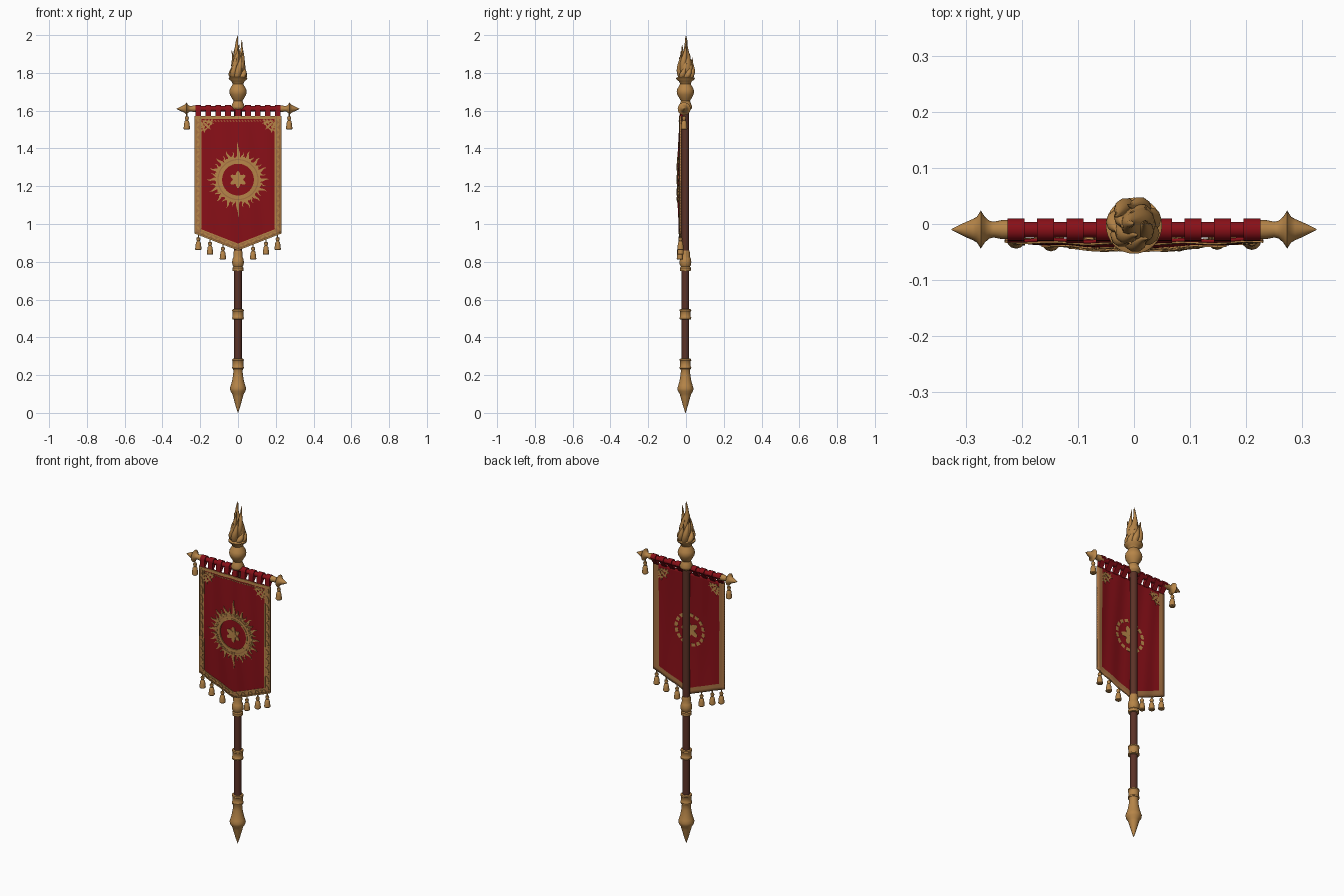
import bpy, bmesh, math
from math import sin, cos, pi
from mathutils import Vector

if "Cube" in bpy.data.objects:
    bpy.data.objects.remove(bpy.data.objects["Cube"])


def material(name, rgb):
    m = bpy.data.materials.new(name)
    m.diffuse_color = (*rgb, 1)
    m.use_nodes = True
    m.node_tree.nodes["Principled BSDF"].inputs["Base Color"].default_value = m.diffuse_color
    return m


GOLD = material("gold", (0.47, 0.235, 0.065))
BRONZE = material("bronze_trim", (0.38, 0.165, 0.055))
RED = material("red_cloth", (0.25, 0.005, 0.009))
WOOD = material("dark_wood", (0.105, 0.032, 0.02))
SY, BY, BZ = -0.003, -0.01, 1.61      # staff y, crossbar y and z
SUN = 1.235                           # emblem height


def finish(name, bm, mats, angle=40):
    bmesh.ops.recalc_face_normals(bm, faces=bm.faces)
    me = bpy.data.meshes.new(name)
    bm.to_mesh(me)
    bm.free()
    for m in mats:
        me.materials.append(m)
    for p in me.polygons:
        p.use_smooth = True
    me.set_sharp_from_angle(angle=math.radians(angle))
    ob = bpy.data.objects.new(name, me)
    bpy.context.collection.objects.link(ob)
    return ob


def skin(bm, rings):
    """Bridge closed rings of points and cap both ends."""
    vs = [[bm.verts.new(p) for p in r] for r in rings]
    n = len(vs[0])
    for a, b in zip(vs, vs[1:]):
        for i in range(n):
            bm.faces.new((a[i], a[(i + 1) % n], b[(i + 1) % n], b[i]))
    bm.faces.new(vs[0][::-1])
    bm.faces.new(vs[-1])


def lathe(name, profile, mat, loc, axis='Z', side=1, seg=24):
    bm, loc, rings = bmesh.new(), Vector(loc), []
    for r, h in profile:
        ring = []
        for i in range(seg):
            u, v = r * cos(2 * pi * i / seg), r * sin(2 * pi * i / seg)
            ring.append(loc + Vector((u, v, h) if axis == 'Z' else (side * h, u, v)))
        rings.append(ring)
    skin(bm, rings)
    return finish(name, bm, [mat])


# Staff, spike, rings and collar
lathe("staff", [(.02, .2), (.02, 1.64)], WOOD, (0, SY, 0))
lathe("foot_spike", [(.001, 0), (.012, .035), (.026, .085), (.03, .1), (.04, .115), (.043, .13),
                     (.038, .145), (.031, .17), (.026, .2), (.024, .225), (.028, .235)],
      GOLD, (0, SY, 0))
for z in (.26, .522):
    lathe("staff_ring", [(.02, z - .028), (.03, z - .026), (.031, z - .018), (.028, z - .014),
                         (.028, z + .014), (.031, z + .018), (.03, z + .026), (.02, z + .028)],
          GOLD, (0, SY, 0))
lathe("banner_collar", [(.02, .75), (.028, .752), (.029, .768), (.024, .774), (.03, .785), (.031, .8),
                        (.028, .818), (.023, .826), (.025, .845), (.021, .86)], GOLD, (0, SY, 0))
lathe("finial_vase", [(.02, 1.6), (.034, 1.612), (.036, 1.622), (.028, 1.64), (.024, 1.652), (.032, 1.665),
                      (.043, 1.685), (.046, 1.7), (.043, 1.715), (.033, 1.732), (.028, 1.742),
                      (.034, 1.755), (.048, 1.766), (.05, 1.773), (.04, 1.778)], GOLD, (0, SY, 0), seg=32)

# Flame: tapering tongues that swirl around a core
bm = bmesh.new()


def tongue(a0, twist, rad, curl, z0, h, w, wob=0.0):
    rings = []
    for i in range(15):
        t = i / 14
        a = a0 + twist * t
        R = rad * (0.75 + 0.5 * sin(pi * t)) * (1 - 0.35 * t) + curl * t ** 4
        c = Vector((R * cos(a) + wob * sin(2 * pi * t), R * sin(a), z0 + h * t))
        r = w * (0.55 + 0.6 * sin(pi * min(1, t * 1.2 + .1))) * (1 - t) ** 0.6 + .0004
        rings.append([c + Vector((r * cos(2 * pi * j / 10), r * sin(2 * pi * j / 10), 0)) for j in range(10)])
    skin(bm, rings)


for k in range(7):
    tongue(k * 2 * pi / 7, 1.0, .031, .022, 1.765, .085 + .035 * (k % 3), .019)
for k in range(4):
    tongue(k * pi / 2 + .4, 1.5, .02, .012, 1.79, .11 + .025 * k, .021)
tongue(0, 0, 0, 0, 1.77, .23, .034, .007)
finish("flame", bm, [GOLD], 60)

# Crossbar with pointed ends
lathe("crossbar", [(.014, -.23), (.014, .23)], RED, (0, BY, BZ), 'X', seg=16)
TASSEL = [(.003, 0), (.003, -.016), (.009, -.019), (.011, -.026), (.008, -.034), (.007, -.037),
          (.012, -.043), (.015, -.06), (.017, -.08), (.013, -.084)]
for s in (-1, 1):
    lathe("crossbar_end", [(.014, .205), (.017, .208), (.017, .235), (.014, .25), (.016, .258), (.023, .266),
                           (.034, .273), (.023, .28), (.019, .287), (.012, .303), (.001, .325)],
          GOLD, (0, BY, BZ), 'X', s)
    lathe("crossbar_tassel", [(r, h * 1.05) for r, h in TASSEL], GOLD, (s * .271, BY, 1.588), seg=12)


# Cloth surface: gentle belly and folds
def cloth_y(x, z):
    v = sin(pi * min(1, max(0, (1.57 - z) / .7)))
    return -.027 - .013 * cos(pi * x / .5) * (.25 + .75 * v) - .0016 * sin(x * 55 + z * 4)


def bottom(x):
    return .86 + .09 * abs(x) / .23


TOP = 1.572
xs = [-.23, -.212] + [-.195 + .39 * i / 40 for i in range(41)] + [.212, .23]
rows = [0, .5, 1] + [1 + i for i in range(1, 41)]
bm = bmesh.new()
grid = []
for x in xs:
    col = []
    for r in rows:
        zb = bottom(x)
        z = zb + .036 * r if r <= 1 else zb + .036 + (TOP - zb - .036) * (r - 1) / 40
        col.append(bm.verts.new((x, cloth_y(x, z), z)))
    grid.append(col)
for i in range(len(xs) - 1):
    for j in range(len(rows) - 1):
        f = bm.faces.new((grid[i][j], grid[i + 1][j], grid[i + 1][j + 1], grid[i][j + 1]))
        f.material_index = int(j < 2 or i < 2 or i >= len(xs) - 3)
cloth = finish("banner_cloth", bm, [RED, BRONZE])
sol = cloth.modifiers.new("thickness", 'SOLIDIFY')
sol.thickness, sol.offset = .006, 0

# Tab loops joining cloth and crossbar
bm = bmesh.new()
for k in range(9):
    x = (k - 4) * .0525
    y0 = cloth_y(x, TOP)
    loop = [(BY + .02 * cos(a * pi / 10), BZ + .02 * sin(a * pi / 10)) for a in range(11)]
    loop += [(y0 - .004, 1.565), (y0 + .004, 1.565)]
    skin(bm, [[(x + d, y, z) for y, z in loop] for d in (-.015, .015)])
finish("tab_loops", bm, [RED])


# Embroidery: thin raised strips that follow the cloth
def strip(bm, pairs, face=-1, h=.004, closed=False):
    cols = []
    for a, b in pairs:
        col = []
        for (x, z), d in ((a, .001), (a, .003 + h), (b, .003 + h), (b, .001)):
            col.append(bm.verts.new((x, cloth_y(x, z) + face * d, z)))
        cols.append(col)
    for i in range(len(cols) if closed else len(cols) - 1):
        p, q = cols[i], cols[(i + 1) % len(cols)]
        for j in range(3):
            bm.faces.new((p[j], q[j], q[j + 1], p[j + 1]))


def line(bm, p, q, w, n=1, face=-1, h=.003, leaf=False, wave=0.0):
    p, q = Vector(p), Vector(q)
    nrm = Vector((-(q - p).y, (q - p).x)).normalized()
    pairs = []
    for i in range(n + 1):
        t = i / n
        hw = w / 2 * ((sin(pi * t) + .02) if leaf else 1)
        if wave:
            hw = w / 2 * (1 - t) + .0006
        c = p.lerp(q, t) + nrm * wave * sin(2 * pi * t)
        pairs.append((c - nrm * hw, c + nrm * hw))
    strip(bm, pairs, face, h)


def arc(bm, cx, cz, r0, r1, a0, a1, n, face=-1, h=.004):
    closed = a1 - a0 > 6.28
    strip(bm, [((cx + r0 * cos(a), cz + r0 * sin(a)), (cx + r1(a) * cos(a), cz + r1(a) * sin(a)))
               for a in (a0 + (a1 - a0) * i / n for i in range(n if closed else n + 1))], face, h, closed)


# Sun emblem on the front
bm = bmesh.new()
arc(bm, 0, SUN, .088, lambda a: .121 + .005 * cos(24 * a), 0, 2 * pi, 144)
arc(bm, 0, SUN, .084, lambda a: .092, 0, 2 * pi, 72, h=.006)
arc(bm, 0, SUN, .112, lambda a: .117, 0, 2 * pi, 72, h=.006)
for k in range(32):
    a = k * pi / 16
    L = .148 + .012 * (k % 4 == 2) if k % 2 else .162
    if k % 8 == 0:
        L = .2 if k % 16 == 8 or k == 24 else .165
    if k in (8, 24):
        L = .2
    elif k in (0, 16):
        L = .165
    line(bm, (.112 * cos(a), SUN + .112 * sin(a)), (L * cos(a), SUN + L * sin(a)),
         .02 if k % 2 == 0 else .013, 8, wave=.004 if k % 2 else -.003)
finish("sun_emblem", bm, [GOLD])
bm = bmesh.new()
arc(bm, 0, SUN, .103, lambda a: .109, 0, 2 * pi, 72, h=.0055)
finish("sun_inner_band", bm, [BRONZE])
bm = bmesh.new()
arc(bm, 0, SUN, .001, lambda a: .036 + .009 * cos(6 * (a - pi / 2)), 0, 2 * pi, 60)
arc(bm, 0, SUN, .001, lambda a: .022 + .006 * cos(6 * a), 0, 2 * pi, 48, h=.007)
finish("sun_flower", bm, [GOLD])

# Broken ring and rosette on the back
bm = bmesh.new()
for k in range(16):
    arc(bm, 0, SUN, .078, lambda a: .097, k * pi / 8, k * pi / 8 + .27, 4, 1, .001)
arc(bm, 0, SUN, .001, lambda a: .042 + .014 * cos(5 * a), 0, 2 * pi, 60, 1, .001)
finish("back_emblem", bm, [GOLD])

# Border embroidery and corner ornaments
bm = bmesh.new()
line(bm, (-.23, 1.563), (.23, 1.563), .016, 46)
for i in range(24):
    x = -.184 + .016 * i
    line(bm, (x - .008, 1.549), (x + .006, 1.543), .005, 3, leaf=True)
for s in (-1, 1):
    line(bm, (s * .227, .952), (s * .227, TOP), .006, 40)
    line(bm, (s * .197, .975), (s * .197, TOP), .006, 40)
    line(bm, (s * .23, .953), (0, .863), .006, 24)
    line(bm, (s * .197, .97), (0, .893), .006, 24)
    for i in range(23):
        z, d = .972 + .026 * i, (.009 if i % 2 else -.009)
        line(bm, (s * .212 - d, z - .006), (s * .212 + d, z + .02), .012, 5, leaf=True)
    for i in range(9):
        x = .018 + .022 * i
        d = .008 if i % 2 else -.008
        line(bm, (s * (x - .011), bottom(x) + .017 - d), (s * (x + .011), bottom(x) + .021 + d), .011, 5, leaf=True)
    for face in (-1, 1):
        a0 = pi if s > 0 else 1.5 * pi
        for r in (.018, .036, .052):
            arc(bm, s * .196, 1.552, r, lambda a, r=r: r + .008 + .003 * cos(16 * a),
                a0, a0 + pi / 2, 24, face, .002)
        for k in range(3):
            a = a0 + pi / 4 + (k - 1) * .5
            line(bm, (s * .196 + .01 * cos(a), 1.552 + .01 * sin(a)),
                 (s * .196 + .074 * cos(a), 1.552 + .074 * sin(a)), .012, 6, face, .002, True)
finish("border_embroidery", bm, [GOLD])

# Fringe tassels along the pointed hem
for s in (-1, 1):
    for x in (.08, .148, .21):
        zb = bottom(x)
        lathe("hem_tassel", TASSEL, GOLD, (s * x, cloth_y(s * x, zb), zb + .004), seg=12)
